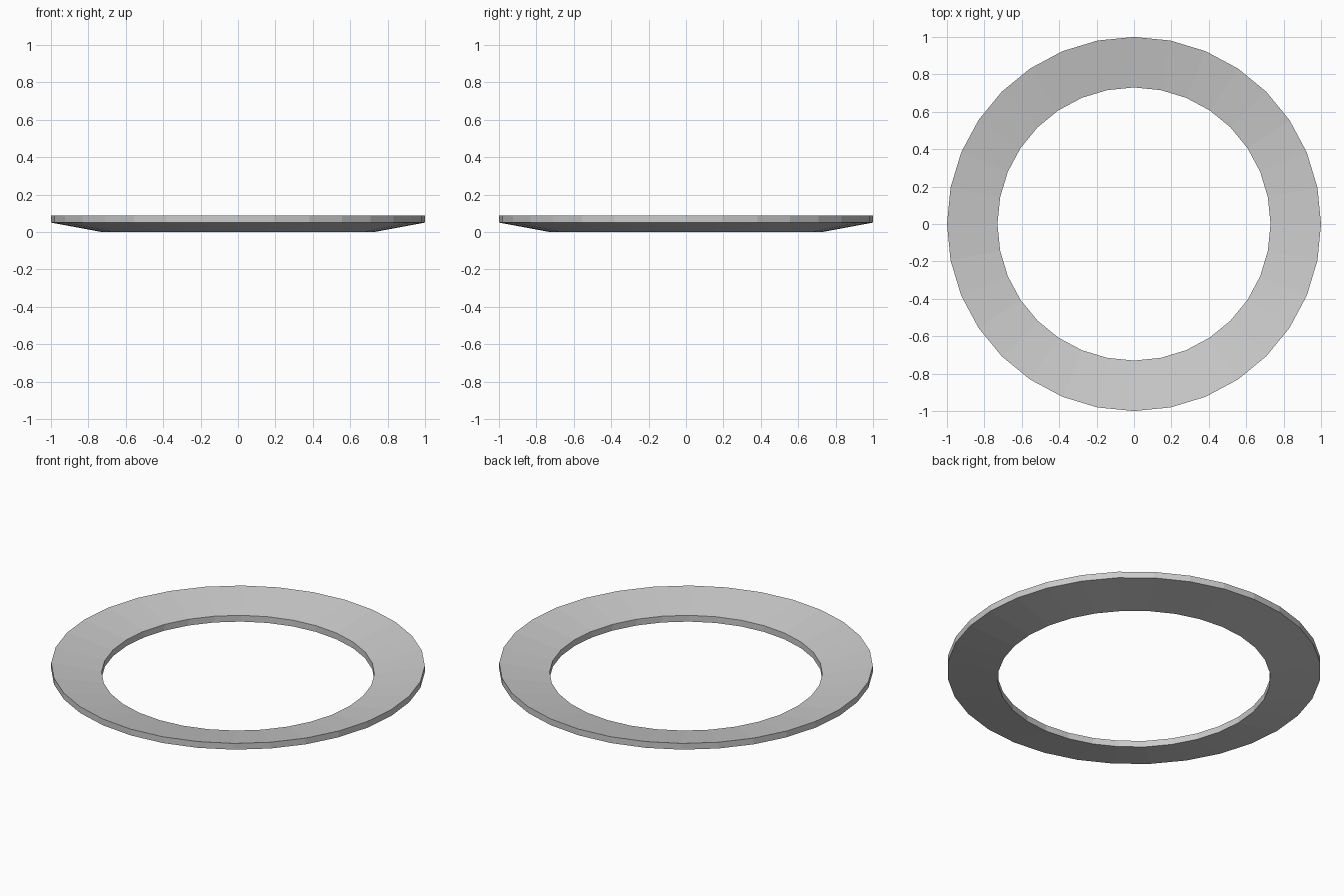
import bpy, bmesh
from math import cos, sin, pi

if "Cube" in bpy.data.objects:
    bpy.data.objects.remove(bpy.data.objects["Cube"])

SIDES = 32
# Closed cross-section of the conical washer: (radius, height)
PROFILE = [(0.73, 0.0), (1.0, 0.05), (1.0, 0.087), (0.73, 0.037)]

# Spin the section round z
bm = bmesh.new()
rings = [[bm.verts.new((r * cos(2 * pi * i / SIDES), r * sin(2 * pi * i / SIDES), z))
          for i in range(SIDES)] for r, z in PROFILE]
for k in range(len(rings)):
    a, b = rings[k], rings[(k + 1) % len(rings)]
    for i in range(SIDES):
        j = (i + 1) % SIDES
        bm.faces.new((a[i], b[i], b[j], a[j]))
bmesh.ops.recalc_face_normals(bm, faces=bm.faces)

# Flat-shaded dished ring
mesh = bpy.data.meshes.new("dished_ring")
bm.to_mesh(mesh)
bm.free()
ring = bpy.data.objects.new("dished_ring", mesh)
bpy.context.collection.objects.link(ring)
